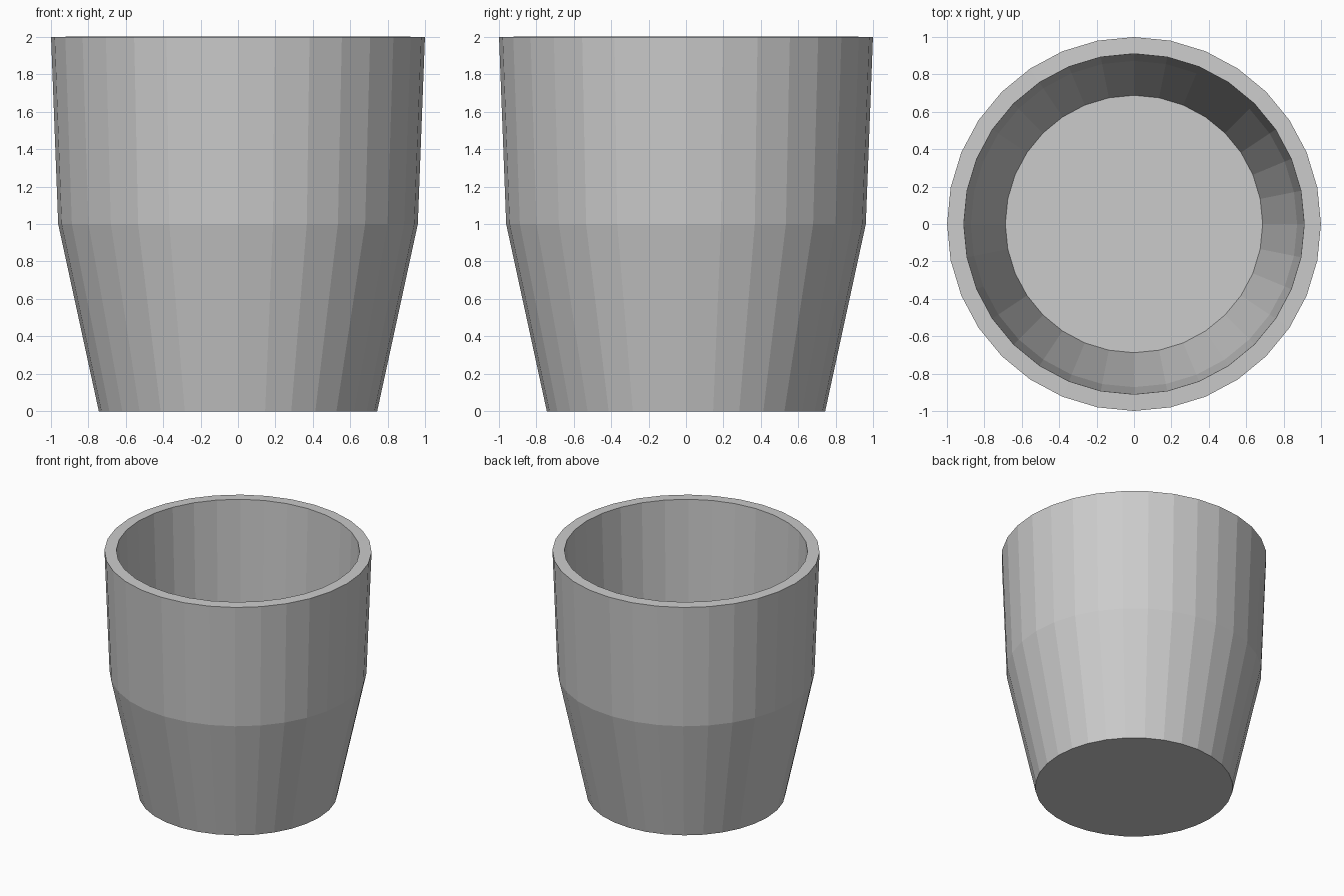
import bpy, bmesh
from math import cos, sin, tau

if "Cube" in bpy.data.objects:
    bpy.data.objects.remove(bpy.data.objects["Cube"])

SIDES = 32
# Cup profile (radius, height): outside from base to rim, then inside down to floor
PROFILE = [(0.743, 0.0), (0.96, 1.0), (0.998, 1.997),
           (0.909, 2.0), (0.871, 1.01), (0.687, 0.068)]

bm = bmesh.new()
rings = [[bm.verts.new((r * cos(tau * i / SIDES), r * sin(tau * i / SIDES), z))
          for i in range(SIDES)] for r, z in PROFILE]

# Walls and rim
for a, b in zip(rings, rings[1:]):
    for i in range(SIDES):
        j = (i + 1) % SIDES
        bm.faces.new((a[i], a[j], b[j], b[i]))

# Underside and inner floor
bm.faces.new(rings[0][::-1])
bm.faces.new(rings[-1])

mesh = bpy.data.meshes.new("cup")
bm.to_mesh(mesh)
bm.free()
bpy.context.collection.objects.link(bpy.data.objects.new("cup", mesh))
